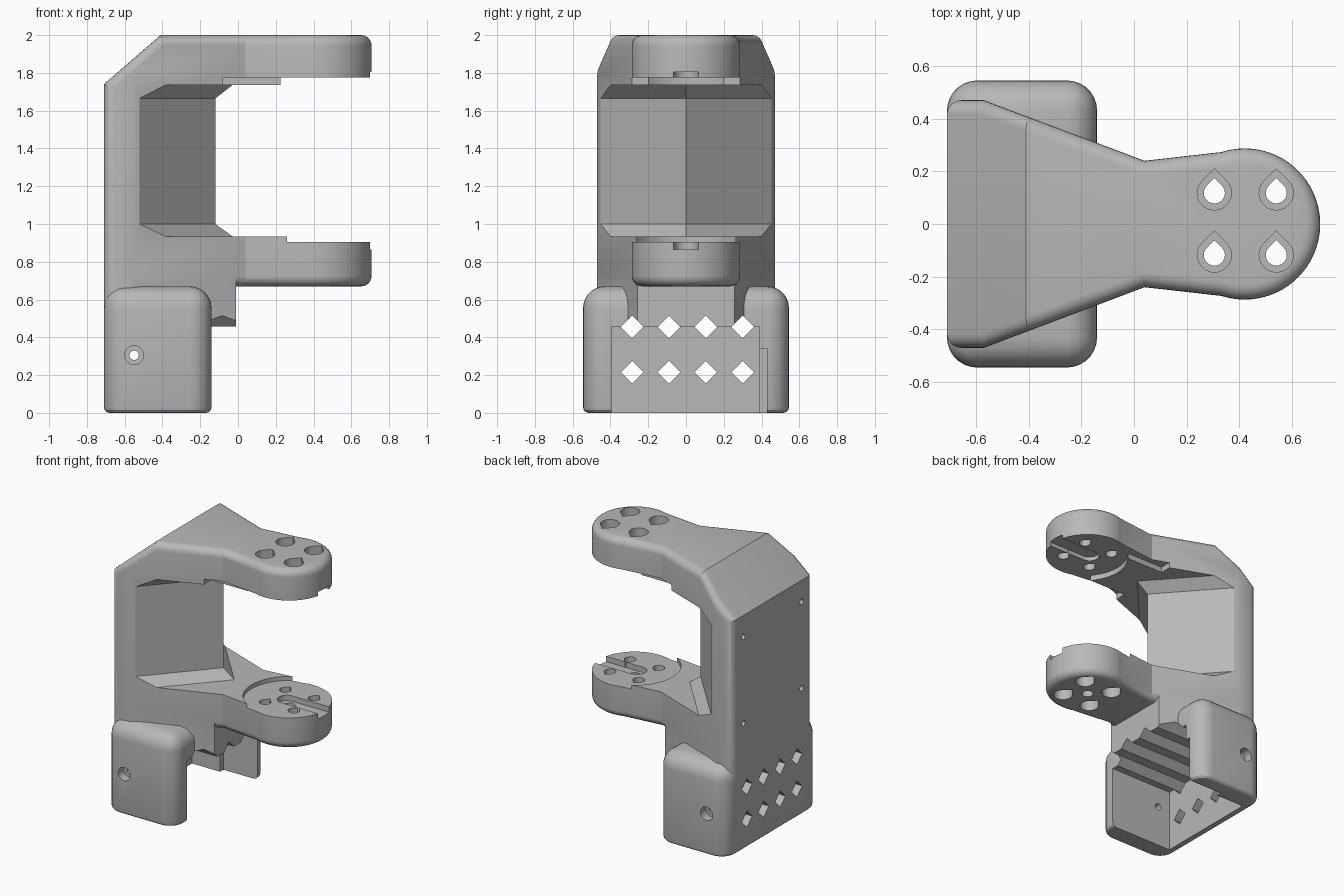
import bpy, bmesh, math
from mathutils import Vector

cube = bpy.data.objects.get("Cube")
if cube:
    bpy.data.objects.remove(cube)

grey = bpy.data.materials.new("plain grey")
grey.use_nodes = True
grey.diffuse_color = (0.48, 0.48, 0.48, 1)
grey.node_tree.nodes["Principled BSDF"].inputs["Base Color"].default_value = (0.48, 0.48, 0.48, 1)


def make(name, bm):
    bmesh.ops.recalc_face_normals(bm, faces=bm.faces)
    mesh = bpy.data.meshes.new(name)
    bm.to_mesh(mesh)
    bm.free()
    ob = bpy.data.objects.new(name, mesh)
    bpy.context.collection.objects.link(ob)
    mesh.materials.append(grey)
    return ob


def loft(name, rings):
    """Closed solid through matching rings of 3D points."""
    bm = bmesh.new()
    loops = [[bm.verts.new(p) for p in ring] for ring in rings]
    bm.faces.new(loops[0])
    bm.faces.new(loops[-1])
    n = len(loops[0])
    for a, b in zip(loops, loops[1:]):
        for i in range(n):
            j = (i + 1) % n
            bm.faces.new((a[i], a[j], b[j], b[i]))
    return make(name, bm)


def prism(name, pts, lo, hi, axis="z"):
    def place(p, h):
        return {"x": (h, p[0], p[1]), "y": (p[0], h, p[1]), "z": (p[0], p[1], h)}[axis]
    return loft(name, [[place(p, h) for p in pts] for h in (lo, hi)])


def box(name, x0, x1, y0, y1, z0, z1):
    return prism(name, [(x0, y0), (x1, y0), (x1, y1), (x0, y1)], z0, z1)


def arc(cx, cy, r, a0, a1, n):
    return [(cx + r * math.cos(math.radians(a0 + (a1 - a0) * i / n)),
             cy + r * math.sin(math.radians(a0 + (a1 - a0) * i / n))) for i in range(n + 1)]


def circle(cx, cy, r, n=32):
    return arc(cx, cy, r, 0, 360, n)[:-1]


def teardrop(cx, cy, r):
    return arc(cx, cy, r, 135, 405, 18) + [(cx, cy + r * 1.41)]


def bevel(ob, width, limit, segments=6):
    m = ob.modifiers.new("round", "BEVEL")
    m.width = width
    m.segments = segments
    m.limit_method = "ANGLE"
    m.angle_limit = math.radians(limit)
    m.use_clamp_overlap = False


# Arm and back outline, seen from above
half = [(0.04, 0.24), (-0.57, 0.47), (-0.71, 0.47)]
outline = ([(x, -y) for x, y in reversed(half)] + arc(0.42, 0, 0.287, -108, 108, 36) + half)
body = prism("clamp_frame", outline, 0.67, 2.0)

# Sloped upper back corner
bm = bmesh.new()
bm.from_mesh(body.data)
cut = bmesh.ops.bisect_plane(bm, geom=bm.verts[:] + bm.edges[:] + bm.faces[:],
                             plane_co=Vector((-0.71, 0, 1.74)),
                             plane_no=Vector((-0.26, 0, 0.30)), clear_outer=True)
edges = [e for e in cut["geom_cut"] if isinstance(e, bmesh.types.BMEdge)]
bmesh.ops.holes_fill(bm, edges=edges)
bmesh.ops.recalc_face_normals(bm, faces=bm.faces)
bm.to_mesh(body.data)
bm.free()
bevel(body, 0.055, 55)

# Lower column with its chin, and the rounded base
column = prism("column", [(-0.71, -0.47), (-0.57, -0.47), (-0.01, -0.258),
                          (-0.01, 0.258), (-0.57, 0.47), (-0.71, 0.47)], 0.2, 0.85)
bevel(column, 0.055, 80)
base = box("base", -0.71, -0.14, -0.545, 0.545, 0, 0.67)
bm = bmesh.new()
bm.from_mesh(base.data)
bmesh.ops.bevel(bm, geom=[e for e in bm.edges if max(v.co.z for v in e.verts) > 0.1],
                offset=0.115, segments=7, profile=0.5, affect="EDGES")
bm.to_mesh(base.data)
bm.free()
bevel(base, 0.03, 60, 3)

cutters = []


def cutter(ob):
    ob.hide_render = True
    cutters.append(ob)


# Gap between the arms, leaving a ridged wall with sloped gussets
def gap_ring(z, o):
    return [(-0.12 + o, 0, z), (-0.92 + o, -0.9, z), (1, -0.9, z),
            (1, 0.9, z), (-0.92 + o, 0.9, z)]


cutter(loft("gap", [gap_ring(0.935, 0.09), gap_ring(1.0, 0), gap_ring(1.665, 0),
                    gap_ring(1.735, 0.09)]))

# Round seats, and narrowing of the upper neck
cutter(prism("lower_seat", circle(0.42, 0, 0.31, 48), 0.905, 1.1))
cutter(prism("upper_seat", circle(0.46, 0, 0.31, 48), 1.6, 1.775))
for s in (-1, 1):
    y0, y1 = sorted((s * 0.2, s * 0.6))
    cutter(box("neck_side", -0.08, 0.8, y0, y1, 1.7, 1.775))

# Slots running to the arm tips
slot = arc(0.40, 0, 0.065, 90, 270, 12) + [(0.9, -0.065), (0.9, 0.065)]
cutter(prism("lower_slot", slot, 0.865, 1.1))
cutter(prism("upper_slot", slot, 1.6, 1.805))

# Screw holes through both arms
for x in (0.305, 0.54):
    for y in (-0.118, 0.118):
        cutter(prism("arm_hole", teardrop(x, y, 0.04), 0.5, 2.2))
        cutter(prism("top_counterbore", teardrop(x, y, 0.065), 1.88, 2.2))
        cutter(prism("bottom_counterbore", teardrop(x, y, 0.065), 0.5, 0.78))
cutter(prism("centre_hole", circle(0.42, 0, 0.04, 20), 0.5, 1.1))

# Pocket in the base, with a relief on one side
cutter(box("pocket", -0.65, 0.5, -0.395, 0.39, -0.2, 0.457))
cutter(box("side_relief", -0.42, 0.5, 0.37, 0.43, -0.2, 0.34))

# Diamond channels through the back and the pocket ceiling
for z in (0.215, 0.455):
    for y in (-0.285, -0.09, 0.105, 0.3):
        cutter(prism("diamond", [(y - 0.06, z), (y, z - 0.06), (y + 0.06, z), (y, z + 0.06)],
                     -1, 0.4, "x"))

# Side screw holes and pin holes in the back
cutter(prism("side_hole", circle(-0.55, 0.305, 0.025, 16), -0.8, 0.8, "y"))
for s in (-1, 1):
    lo, hi = sorted((s * 0.48, s * 0.8))
    cutter(prism("side_counterbore", circle(-0.55, 0.305, 0.05, 24), lo, hi, "y"))
    for z in (0.94, 1.58):
        cutter(prism("pin_hole", circle(s * 0.34, z, 0.02, 12), -1, -0.6, "x"))

# Combine into one solid
for ob, operation in [(column, "UNION"), (base, "UNION")] + [(c, "DIFFERENCE") for c in cutters]:
    m = body.modifiers.new(ob.name, "BOOLEAN")
    m.operation = operation
    m.solver = "EXACT"
    m.object = ob
bpy.context.view_layer.update()
deps = bpy.context.evaluated_depsgraph_get()
solid = bpy.data.meshes.new_from_object(body.evaluated_get(deps))
body.modifiers.clear()
body.data = solid
for ob in [column, base] + cutters:
    bpy.data.objects.remove(ob)

bpy.ops.object.select_all(action="DESELECT")
body.select_set(True)
bpy.context.view_layer.objects.active = body
bpy.ops.object.shade_smooth_by_angle(angle=math.radians(25))
